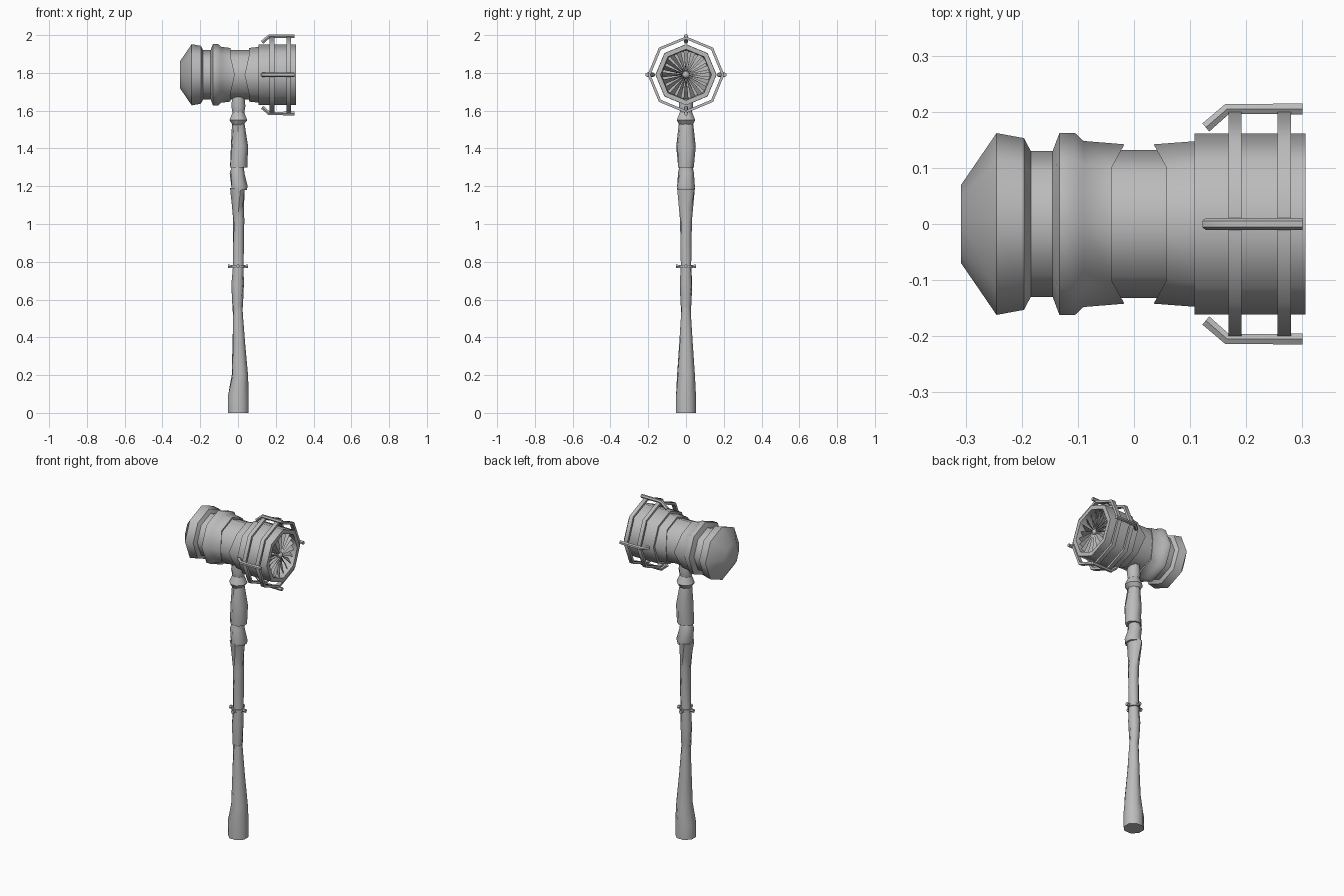
import bpy, bmesh, math
from mathutils import Vector, Matrix

if "Cube" in bpy.data.objects:
    bpy.data.objects.remove(bpy.data.objects["Cube"])

ZC = 1.79  # height of the head axis
grey = bpy.data.materials.new("grey metal")
grey.diffuse_color = (0.5, 0.5, 0.5, 1)
grey.use_nodes = True
grey.node_tree.nodes["Principled BSDF"].inputs["Base Color"].default_value = grey.diffuse_color


def finish(name, bm, angle=None):
    bmesh.ops.recalc_face_normals(bm, faces=bm.faces)
    me = bpy.data.meshes.new(name)
    bm.to_mesh(me)
    bm.free()
    me.materials.append(grey)
    ob = bpy.data.objects.new(name, me)
    bpy.context.collection.objects.link(ob)
    if angle:
        bpy.ops.object.select_all(action='DESELECT')
        ob.select_set(True)
        bpy.context.view_layer.objects.active = ob
        bpy.ops.object.shade_smooth_by_angle(angle=math.radians(angle))
    return ob


def loft(bm, rings, cap=True, close=False):
    """Skin a list of point rings, optionally capped or closed into a loop."""
    vs = [[bm.verts.new(p) for p in r] for r in rings]
    n = len(vs[0])
    pairs = list(zip(vs, vs[1:])) + ([(vs[-1], vs[0])] if close else [])
    for a, b in pairs:
        for i in range(n):
            j = (i + 1) % n
            bm.faces.new((a[i], a[j], b[j], b[i]))
    if cap and not close:
        bm.faces.new(vs[0])
        bm.faces.new(vs[-1])


def head_ring(x, r, shift=0.0, n=8):
    """Ring around the head axis; shift moves the two side corners along x."""
    pts = []
    for i in range(n):
        a = math.tau * i / n
        side = abs(math.cos(a)) > 0.9
        pts.append((x + (shift if side else 0), r * math.cos(a), ZC + r * math.sin(a)))
    return pts


def head_part(name, profile, **kw):
    bm = bmesh.new()
    loft(bm, [head_ring(*p) for p in profile], **kw)
    return finish(name, bm, 50)


# Head: domed striking end with groove and band, waist, and open barrel
head_part("striking_end", [(-0.308, 0.07), (-0.245, 0.162), (-0.196, 0.153), (-0.184, 0.13),
                           (-0.145, 0.13), (-0.133, 0.162), (-0.105, 0.162), (-0.09, 0.148),
                           (-0.04, 0.142, 0.023)])
head_part("waist", [(-0.06, 0.132), (0.08, 0.132)])
head_part("barrel_collar", [(0.058, 0.142, -0.023), (0.115, 0.148)])
head_part("barrel", [(0.108, 0.148), (0.108, 0.161), (0.306, 0.161), (0.306, 0.135),
                     (0.22, 0.13)])

# Fan of tilted blades and a hub inside the barrel mouth
bm = bmesh.new()
for k in range(20):
    rot = Matrix.Rotation(math.tau * k / 20, 4, 'X')
    pts = [(0.29, 0.012, -0.002), (0.29, 0.128, -0.013), (0.262, 0.128, 0.013), (0.262, 0.012, 0.002)]
    ring = [rot @ Vector(p) + Vector((0, 0, ZC)) for p in pts]
    loft(bm, [ring, [p - Vector((0.004, 0, 0)) for p in ring]])
finish("fan_blades", bm)
head_part("fan_hub", [(0.22, 0.022), (0.285, 0.022), (0.298, 0.008)])

# Cage: two octagonal hoops held by four bent bars
for k, x in enumerate((0.168, 0.256)):
    head_part("cage_hoop_%d" % (k + 1), [(x, 0.203), (x + 0.024, 0.203), (x + 0.024, 0.188),
                                        (x, 0.188)], close=True)
for k in range(4):
    bm = bmesh.new()
    rot = Matrix.Rotation(math.pi / 2 * k, 4, 'X')
    rings = []
    for x, r, lean in ((0.128, 0.172, 0.7), (0.166, 0.205, 0.35), (0.3, 0.205, 0)):
        ring = []
        for i in range(6):
            a = math.tau * i / 6
            u, v = 0.011 * math.cos(a), 0.011 * math.sin(a)
            p = Vector((x - math.sin(lean) * v, u, r + math.cos(lean) * v))
            ring.append(rot @ p + Vector((0, 0, ZC)))
        rings.append(ring)
    loft(bm, rings)
    finish("cage_bar_%d" % (k + 1), bm, 50)


# Handle: stacked, slightly twisted eight-sided sections
def handle_part(name, profile):
    """Profile entries are height, left x, right x, half depth, twist in degrees."""
    bm = bmesh.new()
    rings = []
    for z, x0, x1, hy, tw in profile:
        ring = []
        for i in range(8):
            a = math.tau * (i + 0.5) / 8 + math.radians(tw)
            ring.append(((x0 + x1) / 2 + (x1 - x0) / 2 * math.cos(a) * 1.06,
                         hy * math.sin(a) * 1.06, z))
        rings.append(ring)
    loft(bm, rings)
    finish(name, bm, 50)


handle_part("handle_pommel", [(0, -0.054, 0.058, 0.054, 0), (0.09, -0.054, 0.058, 0.054, 0),
                              (0.2, -0.032, 0.052, 0.046, 8), (0.38, -0.028, 0.036, 0.034, 8),
                              (0.5, -0.026, 0.028, 0.028, 0), (0.56, -0.024, 0.024, 0.024, 0)])
handle_part("handle_shaft", [(0.5, -0.026, 0.022, 0.024, 0), (0.6, -0.03, 0.026, 0.028, 20),
                             (0.68, -0.034, 0.03, 0.032, 35), (0.78, -0.027, 0.03, 0.028, 45),
                             (0.9, -0.026, 0.032, 0.03, 45), (1.02, -0.024, 0.032, 0.03, 60),
                             (1.09, -0.03, 0.03, 0.036, 75), (1.19, -0.043, 0.037, 0.048, 90)])
handle_part("grip_lower", [(1.18, -0.036, 0.048, 0.046, 0), (1.2, -0.036, 0.052, 0.048, 0),
                           (1.27, -0.042, 0.032, 0.04, 15), (1.3, -0.032, 0.03, 0.034, 15)])
handle_part("grip_middle", [(1.3, -0.043, 0.05, 0.042, 0), (1.41, -0.036, 0.052, 0.05, 10),
                            (1.53, -0.03, 0.033, 0.036, 20)])
handle_part("grip_upper", [(1.525, -0.03, 0.03, 0.036, 0), (1.55, -0.046, 0.05, 0.05, 0),
                           (1.6, -0.026, 0.03, 0.03, 0)])
handle_part("head_socket", [(1.59, -0.03, 0.034, 0.032, 0), (1.625, -0.036, 0.04, 0.038, 0),
                            (1.68, -0.03, 0.034, 0.034, 0)])

# Small band with four studs around the shaft
handle_part("shaft_band", [(0.768, -0.034, 0.036, 0.035, 0), (0.784, -0.034, 0.036, 0.035, 0)])
for k in range(4):
    bm = bmesh.new()
    m = (Matrix.Translation((0, 0, 0.776)) @ Matrix.Rotation(math.pi / 2 * k, 4, 'Z')
         @ Matrix.Translation((0.04, 0, 0)) @ Matrix.Rotation(math.pi / 2, 4, 'Y'))
    bmesh.ops.create_cone(bm, cap_ends=True, segments=6, radius1=0.007, radius2=0.011,
                          depth=0.026, matrix=m)
    finish("band_stud_%d" % (k + 1), bm)
